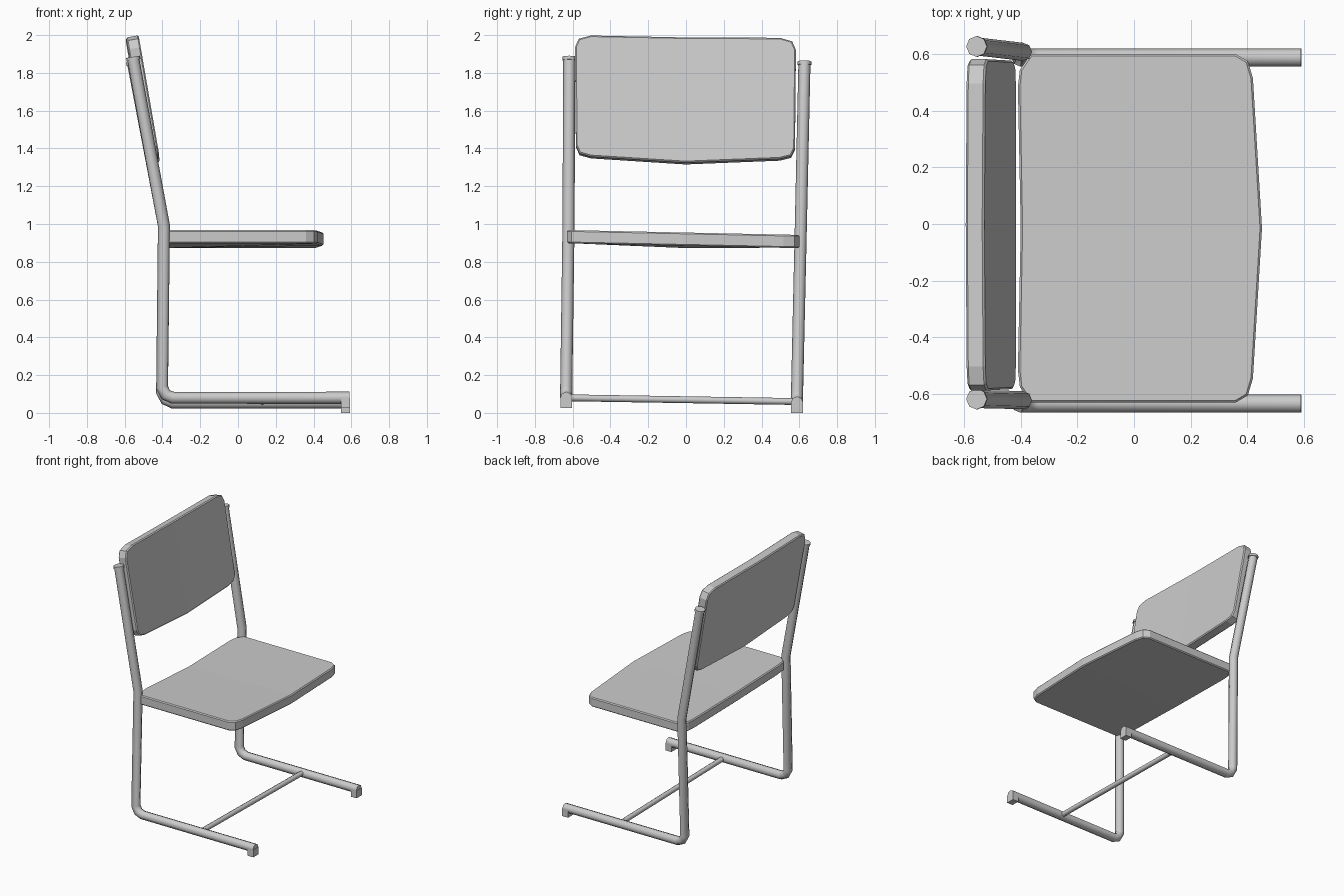
import bpy, bmesh
from mathutils import Vector

if "Cube" in bpy.data.objects:
    bpy.data.objects.remove(bpy.data.objects["Cube"])


def smooth(ob, angle=0.9):
    bpy.ops.object.select_all(action='DESELECT')
    ob.select_set(True)
    bpy.context.view_layer.objects.active = ob
    bpy.ops.object.shade_smooth_by_angle(angle=angle)


def tube(name, points, radius):
    """Capped eight-sided tube along a polyline."""
    cu = bpy.data.curves.new(name, 'CURVE')
    cu.dimensions = '3D'
    cu.bevel_depth = radius
    cu.bevel_resolution = 2
    cu.use_fill_caps = True
    sp = cu.splines.new('POLY')
    sp.points.add(len(points) - 1)
    for p, co in zip(sp.points, points):
        p.co = (*co, 1)
    ob = bpy.data.objects.new(name, cu)
    bpy.context.collection.objects.link(ob)
    bpy.ops.object.select_all(action='DESELECT')
    ob.select_set(True)
    bpy.context.view_layer.objects.active = ob
    bpy.ops.object.convert(target='MESH')
    smooth(bpy.context.object)


def panel(name, points, offset, mids):
    """Slab from an outline, creased along its middle, with eased edges."""
    bm = bmesh.new()
    front = [bm.verts.new(p) for p in points]
    back = [bm.verts.new(Vector(p) + Vector(offset)) for p in points]
    n = len(points)
    bm.faces.new(front)
    bm.faces.new(back[::-1])
    for i in range(n):
        j = (i + 1) % n
        bm.faces.new((front[i], back[i], back[j], front[j]))
    for ring in (front, back):
        bmesh.ops.connect_verts(bm, verts=[ring[m] for m in mids])
    bmesh.ops.recalc_face_normals(bm, faces=bm.faces)
    me = bpy.data.meshes.new(name)
    bm.to_mesh(me)
    bm.free()
    ob = bpy.data.objects.new(name, me)
    bpy.context.collection.objects.link(ob)
    bev = ob.modifiers.new('eased_edges', 'BEVEL')
    bev.width = 0.007
    bev.segments = 1
    bev.limit_method = 'ANGLE'
    bev.angle_limit = 1.0


# Side frames: y at foot, seat and top, rail height, top height
sides = {'left': (0.588, 0.608, 0.627, 0.055, 1.86),
         'right': (-0.634, -0.622, -0.618, 0.08, 1.885)}
R = 0.032
for side, (y0, y1, y2, z0, z2) in sides.items():
    tube(side + '_frame', [(0.59, y0, z0), (-0.345, y0, z0),
                           (-0.382, y0, z0 + 0.016), (-0.402, y0, z0 + 0.055),
                           (-0.392, y1, 0.99), (-0.555, y2, z2 - 0.01)], R)
    # Plug on top of the post
    tube(side + '_post_cap', [(-0.553, y2, z2 - 0.018), (-0.556, y2, z2)], 0.037)
    # Foot block under the front end of the rail
    bpy.ops.mesh.primitive_cube_add(size=1, location=(0.568, y0, z0 - 0.0275))
    foot = bpy.context.object
    foot.name = side + '_foot'
    foot.scale = (0.048, 0.062, 0.055)

# Cross bar between the rails
tube('cross_bar', [(0.13, -0.634, 0.08), (0.13, 0.588, 0.06)], 0.018)

# Seat, tilted slightly sideways, dipping at the middle of its rear edge
half = [(-0.41, 0.50), (-0.403, 0.56), (-0.365, 0.615), (0.36, 0.615),
        (0.402, 0.59), (0.42, 0.53)]
outline = ([(-0.40, 0)] + half + [(0.452, 0)]
           + [(x, -y) for x, y in reversed(half)])
panel('seat', [(x, y - 0.015, 0.955 - 0.021 * y - (0.012 if y == 0 and x < 0 else 0))
               for x, y in outline], (0, 0, -0.07), (0, 7))

# Backrest, leaning back along the posts
half = [(0.50, 1.352), (0.56, 1.368), (0.58, 1.41), (0.585, 1.93),
        (0.565, 1.975), (0.50, 1.993)]
outline = ([(0, 1.326)] + half + [(0, 1.989)]
           + [(-y, z) for y, z in reversed(half)])
panel('backrest', [(-0.412 - 0.172 * (z - 1.33) - (0.004 if y == 0 else 0),
                    y - 0.003, z - 0.012 * y) for y, z in outline],
      (-0.066, 0, -0.012), (0, 7))
